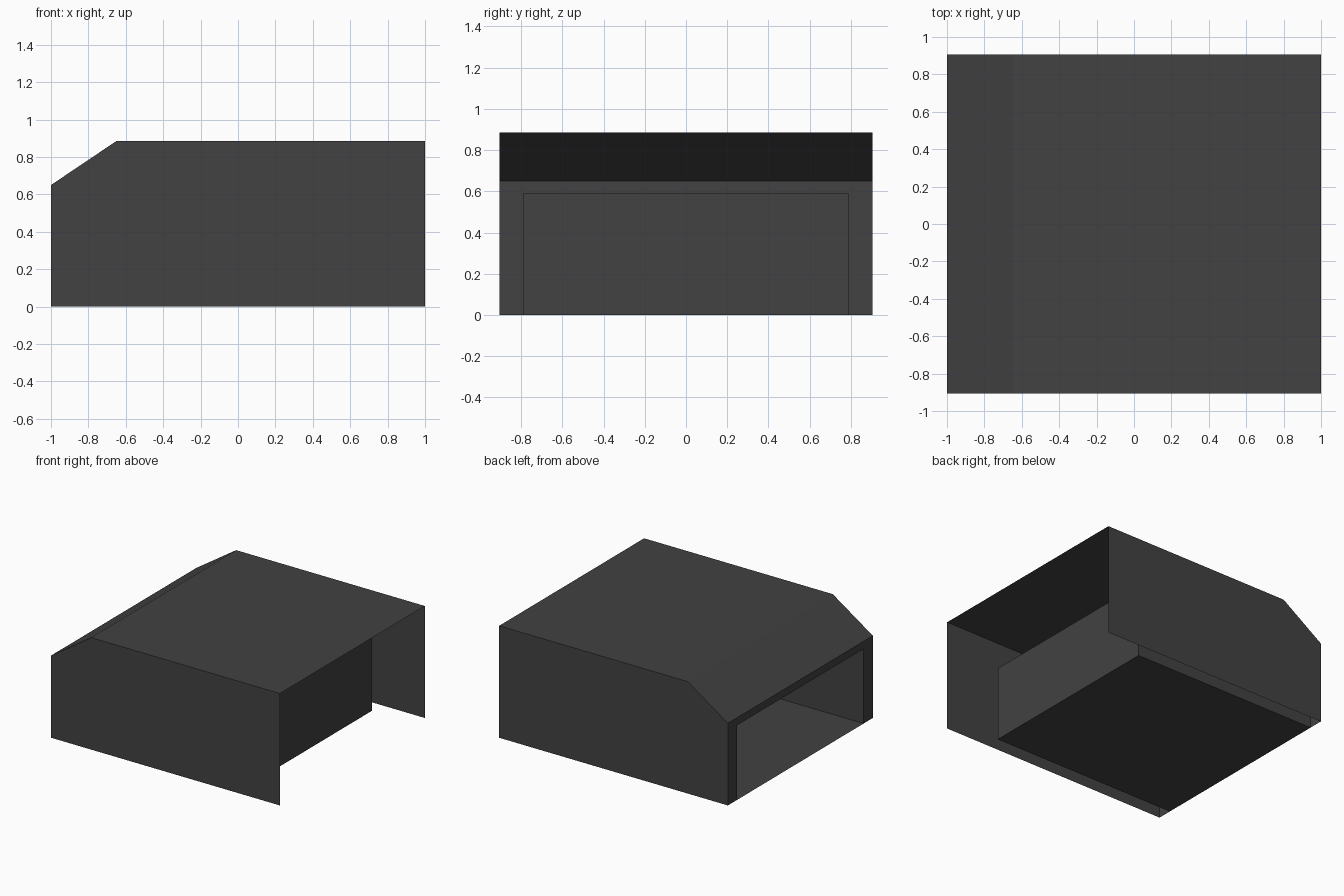
import bpy
import bmesh

cube = bpy.data.objects.get("Cube")
if cube:
    bpy.data.objects.remove(cube, do_unlink=True)

grey = bpy.data.materials.new("dark grey")
grey.use_nodes = True
colour = (0.054, 0.054, 0.054, 1)
grey.diffuse_color = colour
grey.node_tree.nodes["Principled BSDF"].inputs["Base Color"].default_value = colour

END, HALF, TOP, EAVE = 1.0, 0.905, 0.885, 0.65   # outer shell
SLOPE_X = -0.65                                  # where the slope meets the roof
IN_HALF, IN_TOP, IN_BACK = 0.79, 0.59, 0.62      # recessed bay


def sheet(name, row_a, row_b, caps=(), closed=False):
    """Thin sheet of quads between two matching rows of points, with optional end caps."""
    bm = bmesh.new()
    a = [bm.verts.new(p) for p in row_a]
    b = [bm.verts.new(p) for p in row_b]
    n = len(a)
    for i in range(n if closed else n - 1):
        j = (i + 1) % n
        bm.faces.new((a[i], a[j], b[j], b[i]))
    for row in caps:
        bm.faces.new(a if row == "a" else b)
    bmesh.ops.recalc_face_normals(bm, faces=bm.faces)
    mesh = bpy.data.meshes.new(name)
    bm.to_mesh(mesh)
    bm.free()
    mesh.materials.append(grey)
    obj = bpy.data.objects.new(name, mesh)
    bpy.context.collection.objects.link(obj)
    return obj


def arch(x, half, top):
    """Points of an upright rectangle open at the bottom."""
    return [(x, -half, 0), (x, -half, top), (x, half, top), (x, half, 0)]


# Roof with the sloping edge
roof = [(-END, EAVE), (SLOPE_X, TOP), (END, TOP)]
sheet("roof", [(x, -HALF, z) for x, z in roof], [(x, HALF, z) for x, z in roof])

# Side panels
outline = roof + [(END, 0), (-END, 0)]
for name, y in (("front_panel", -HALF), ("back_panel", HALF)):
    bm = bmesh.new()
    points = outline if y > 0 else outline[::-1]
    bm.faces.new([bm.verts.new((x, y, z)) for x, z in points])
    mesh = bpy.data.meshes.new(name)
    bm.to_mesh(mesh)
    bm.free()
    mesh.materials.append(grey)
    bpy.context.collection.objects.link(bpy.data.objects.new(name, mesh))

# Frame around the opening
sheet("opening_frame", arch(-END, HALF, EAVE), arch(-END, IN_HALF, IN_TOP))

# Recessed bay with floor and end wall
sheet("recessed_bay", arch(-END, IN_HALF, IN_TOP), arch(IN_BACK, IN_HALF, IN_TOP),
      caps=("b",), closed=True)
